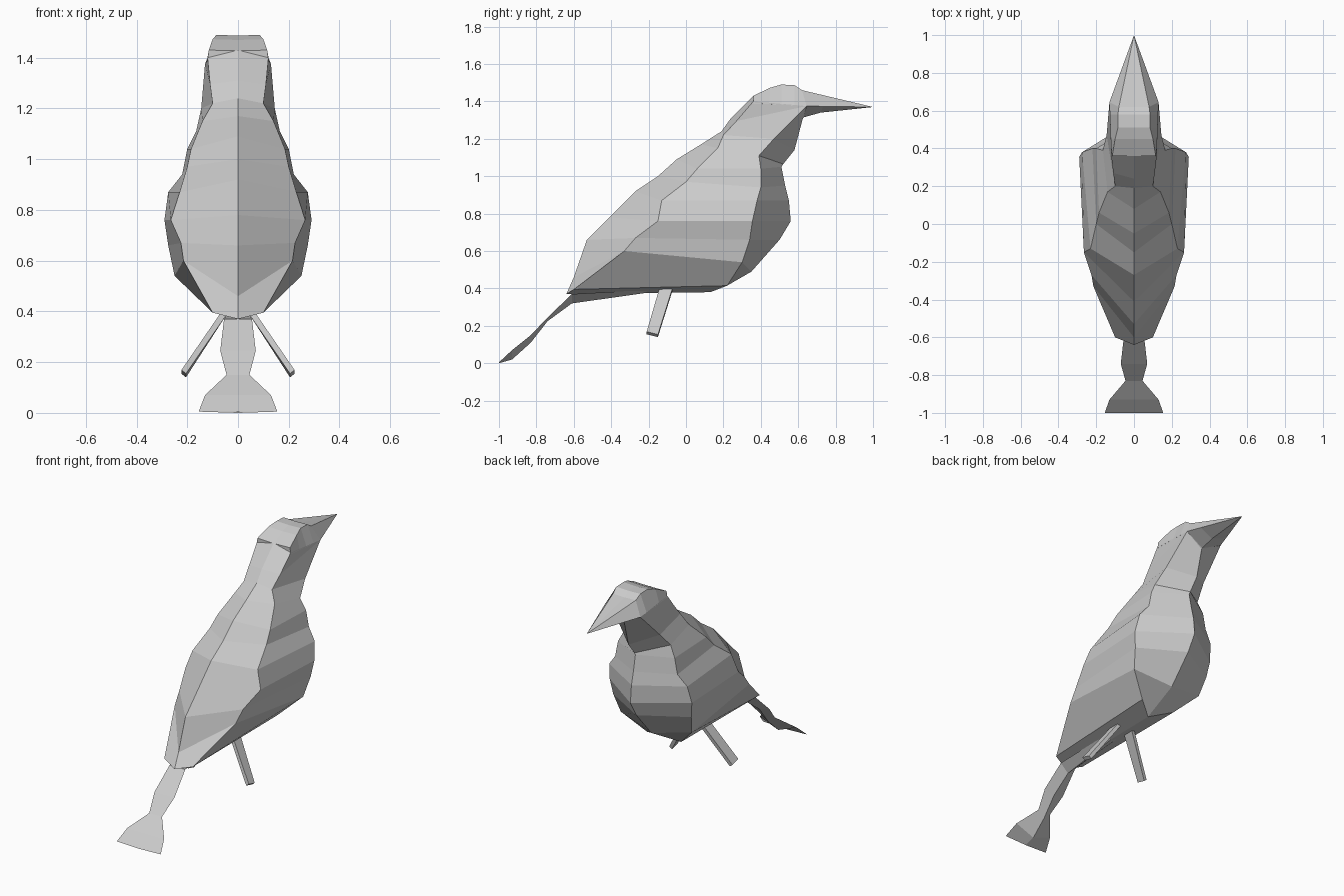
import bpy
import bmesh
from mathutils import Vector

default_cube = bpy.data.objects.get("Cube")
if default_cube:
    bpy.data.objects.remove(default_cube, do_unlink=True)

# One plain grey for the whole bird
grey = bpy.data.materials.new("plain_grey")
grey.use_nodes = True
grey_value = (.6, .6, .6, 1)
grey.diffuse_color = grey_value
grey.node_tree.nodes["Principled BSDF"].inputs["Base Color"].default_value = grey_value


def centre_line(points):
    """Turn (y, z) pairs into points on the symmetry plane."""
    return [(0, y, z) for y, z in points]


def loft(name, lines, cap_start=False, mirrored=True):
    """Skin the quads between neighbouring lines and mirror them across x."""
    bm = bmesh.new()
    grid = [[bm.verts.new(point) for point in line] for line in lines]
    for left, right in zip(grid, grid[1:]):
        for i in range(len(left) - 1):
            bm.faces.new((left[i], right[i], right[i + 1], left[i + 1]))
    if cap_start:
        bm.faces.new([line[0] for line in grid])
    bmesh.ops.remove_doubles(bm, verts=bm.verts[:], dist=.0005)
    if mirrored:
        bmesh.ops.mirror(bm, geom=bm.verts[:] + bm.edges[:] + bm.faces[:],
                         axis='X', merge_dist=.0005)
    bmesh.ops.recalc_face_normals(bm, faces=bm.faces[:])
    mesh = bpy.data.meshes.new(name)
    bm.to_mesh(mesh)
    bm.free()
    mesh.materials.append(grey)
    obj = bpy.data.objects.new(name, mesh)
    bpy.context.collection.objects.link(obj)
    return obj


# Body: four long lines running from the rump and belly up to the head
spine = centre_line([
    (-.64, .37), (-.6, .46), (-.53, .66), (-.41, .78), (-.27, .92), (-.15, 1),
    (-.05, 1.09), (.08, 1.17), (.19, 1.24), (.24, 1.31), (.36, 1.43)])
wing_top = [
    (.1, -.6, .395), (.215, -.33, .6), (.225, -.27, .67), (.265, -.15, .76),
    (.23, -.13, .87), (.2, 0, .97), (.185, .06, 1.04), (.14, .17, 1.15),
    (.1, .2, 1.22), (.11, .27, 1.295), (.12, .36, 1.4)]
cheek = (.13, .645, 1.375)
wing_front = [
    (.12, .22, .415), (.25, .3, .54), (.275, .34, .66), (.29, .355, .76),
    (.275, .38, .87), (.22, .4, .94), (.2, .4, 1.04), (.165, .39, 1.11),
    (.145, .47, 1.2), cheek, cheek]
keel = centre_line([
    (.13, .38), (.35, .49), (.5, .66), (.56, .76), (.55, .87), (.53, .95),
    (.51, 1.05), (.52, 1.065), (.58, 1.14), (.625, 1.31), (.63, 1.315)])
loft("body", [spine, wing_top, wing_front, keel], cap_start=True)

# Head and beak: crown edge, cheek line and chin all meet at the beak tip
tip = Vector((0, 1, 1.37))
brow = Vector((.08, .62, 1.46))
crown_edge = [Vector(p) for p in (
    (.115, .36, 1.43), (.1, .45, 1.473), (.085, .51, 1.49), (.085, .58, 1.487))]
crown_edge += [brow, brow.lerp(tip, .25), tip]
crown = [Vector((0, p.y, p.z - .003)) for p in crown_edge[:-1]] + [tip]
nape_corner = Vector((.12, .36, 1.39))
cheek_line = [nape_corner.lerp(Vector(cheek), t) for t in (0, .3, .53, .77, 1)]
cheek_line += [Vector(cheek).lerp(tip, .25), tip]
chin = [Vector((0, p.y, 1.36)) for p in cheek_line[:4]]
chin += [Vector((0, .63, 1.315)), Vector((0, .72, 1.34)), tip]
loft("head_and_beak", [crown, crown_edge, cheek_line, chin], cap_start=True)

# Tail: flat on top, keeled underneath, flaring at the end
tail_stations = [  # half width, y, top z, underside z
    (.04, -.15, .395, .385), (.055, -.61, .37, .32), (.07, -.74, .245, .225),
    (.045, -.83, .15, .11), (.13, -.93, .07, .02), (.155, -1, .005, 0)]
tail_top = [(0, y, top) for half, y, top, under in tail_stations]
tail_edge = [(half, y, top) for half, y, top, under in tail_stations]
tail_keel = [(0, y, under) for half, y, top, under in tail_stations]
loft("tail", [tail_top, tail_edge, tail_keel])

# Legs: thin tapered plates splayed outwards
outward = Vector((.018, 0, .014))
hip_back, hip_front = Vector((.04, -.14, .395)), Vector((.04, -.07, .395))
foot_back, foot_front = Vector((.205, -.21, .155)), Vector((.205, -.15, .14))
for side, name in ((1, "left_leg"), (-1, "right_leg")):
    corners = []
    for hip, foot, offset in ((hip_back, foot_back, 0), (hip_back, foot_back, 1),
                              (hip_front, foot_front, 1), (hip_front, foot_front, 0),
                              (hip_back, foot_back, 0)):
        line = [foot + outward * offset, hip + outward * offset]
        corners.append([(p.x * side, p.y, p.z) for p in line])
    loft(name, corners, mirrored=False)
    # Close the foot end
    mesh = bpy.data.objects[name].data
    bm = bmesh.new()
    bm.from_mesh(mesh)
    bmesh.ops.holes_fill(bm, edges=bm.edges[:], sides=4)
    bmesh.ops.recalc_face_normals(bm, faces=bm.faces[:])
    bm.to_mesh(mesh)
    bm.free()
